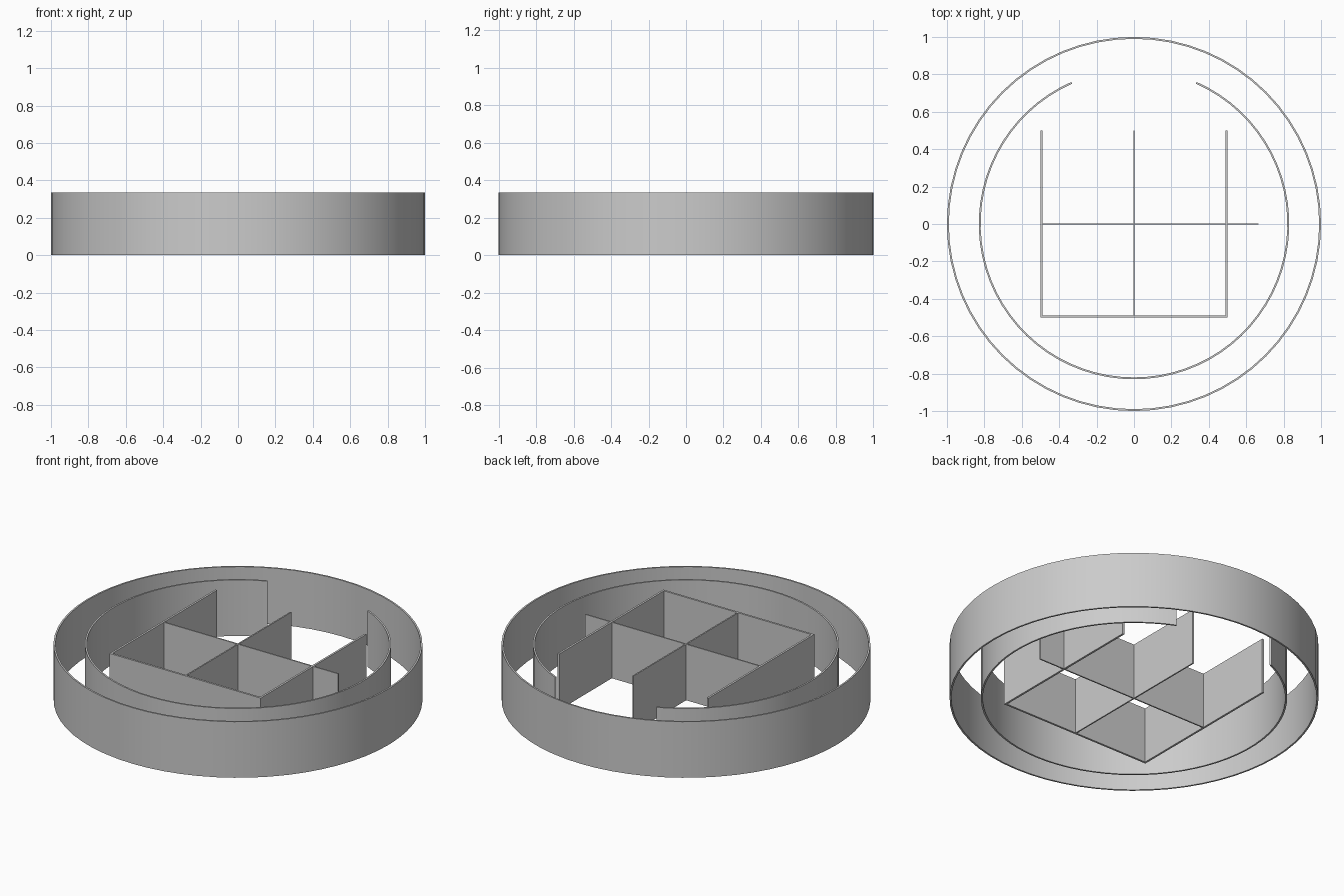
import bpy
import bmesh
from math import sin, cos, radians

cube = bpy.data.objects.get("Cube")
if cube:
    bpy.data.objects.remove(cube, do_unlink=True)

HEIGHT = 0.335
THICK = 0.01

grey = bpy.data.materials.new("plain grey")
grey.use_nodes = True
colour = (0.6, 0.6, 0.6, 1)
grey.diffuse_color = colour
grey.node_tree.nodes["Principled BSDF"].inputs["Base Color"].default_value = colour


def finish(name, bm):
    bmesh.ops.recalc_face_normals(bm, faces=bm.faces)
    mesh = bpy.data.meshes.new(name)
    bm.to_mesh(mesh)
    bm.free()
    mesh.materials.append(grey)
    obj = bpy.data.objects.new(name, mesh)
    bpy.context.collection.objects.link(obj)
    return obj


def ring(name, radius, gap=0, steps=64):
    """Thin upright band, with an optional opening (degrees) centred on the back."""
    bm = bmesh.new()
    count = steps + 1 if gap else steps
    loops = []
    for i in range(count):
        a = radians(90 + gap / 2 + (360 - gap) * i / steps)
        loops.append([bm.verts.new((r * cos(a), r * sin(a), z))
                      for r, z in ((radius, 0), (radius, HEIGHT),
                                   (radius - THICK, HEIGHT), (radius - THICK, 0))])
    for i in range(steps):
        p, q = loops[i], loops[(i + 1) % count]
        for k in range(4):
            n = (k + 1) % 4
            bm.faces.new((p[k], q[k], q[n], p[n]))
    if gap:
        bm.faces.new(loops[0])
        bm.faces.new(loops[-1])
    obj = finish(name, bm)
    bpy.ops.object.select_all(action="DESELECT")
    obj.select_set(True)
    bpy.context.view_layer.objects.active = obj
    bpy.ops.object.shade_smooth_by_angle(angle=radians(30))


def wall(name, x0, x1, y0, y1):
    """Upright flat panel filling a rectangle of the plan."""
    bm = bmesh.new()
    bmesh.ops.create_cube(bm, size=1)
    for v in bm.verts:
        v.co = (x1 if v.co.x > 0 else x0,
                y1 if v.co.y > 0 else y0,
                HEIGHT if v.co.z > 0 else 0)
    finish(name, bm)


# Concentric bands, the inner one open at the back
ring("outer_ring", 1.0)
ring("inner_ring", 0.83, gap=47.6)

# Square partition: three outer walls, open at the back
S = 0.5
T = 0.012
wall("left_wall", S - T, S, -S, S)
wall("right_wall", -S, -S + T, -S, S)
wall("front_wall", -S + T, S - T, -S, -S + T)

# Crossing dividers, the wide one running past the left wall
H = 0.004
wall("centre_divider", -H, H, -S + T, S)
wall("cross_divider", -S + T, 0.665, -H, H)
